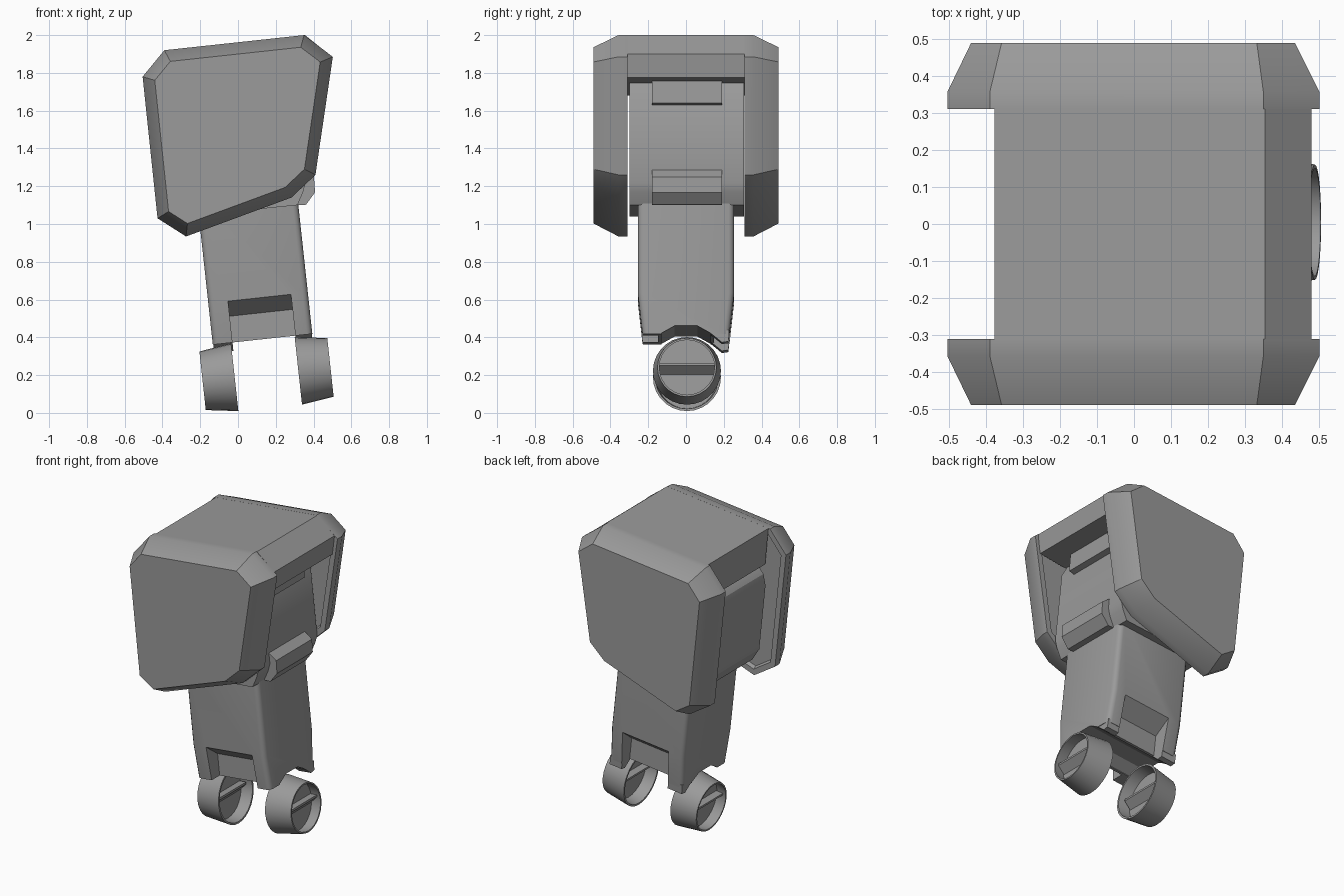
import bpy, bmesh
from math import sin, cos, pi, radians
from mathutils import Vector

if "Cube" in bpy.data.objects:
    bpy.data.objects.remove(bpy.data.objects["Cube"])

TILT = radians(-6.2)
GREY = bpy.data.materials.new("dark_grey")
GREY.diffuse_color = (0.325, 0.325, 0.325, 1)
GREY.use_nodes = True
GREY.node_tree.nodes["Principled BSDF"].inputs["Base Color"].default_value = GREY.diffuse_color


def finish(name, bm, loc=(0, 0, 0), rot=0.0, smooth=None):
    bmesh.ops.recalc_face_normals(bm, faces=bm.faces)
    me = bpy.data.meshes.new(name)
    bm.to_mesh(me)
    bm.free()
    me.materials.append(GREY)
    if smooth:
        me.polygons.foreach_set("use_smooth", [True] * len(me.polygons))
        me.set_sharp_from_angle(angle=radians(smooth))
    ob = bpy.data.objects.new(name, me)
    ob.location = loc
    ob.rotation_euler = (0, rot, 0)
    bpy.context.collection.objects.link(ob)
    return ob


def loft(rings, closed=False):
    """Skin rings of points; cap the ends unless the rings form a loop."""
    bm = bmesh.new()
    vs = [[bm.verts.new(p) for p in r] for r in rings]
    n = len(rings[0])
    pairs = list(zip(vs, vs[1:])) + ([(vs[-1], vs[0])] if closed else [])
    for a, b in pairs:
        for i in range(n):
            j = (i + 1) % n
            bm.faces.new((a[i], a[j], b[j], b[i]))
    if not closed:
        bm.faces.new(vs[0])
        bm.faces.new(vs[-1])
    return bm


def slab(name, profile, y0, y1, loc=(0, 0, 0), rot=0.0, smooth=None):
    """Extrude an xz profile along y."""
    bm = loft([[(x, y, z) for x, z in profile] for y in (y0, y1)])
    return finish(name, bm, loc, rot, smooth)


def inset(poly, d):
    """Mitred inward offset of a clockwise outline."""
    out = []
    for i, p in enumerate(poly):
        p, a, b = Vector(p), Vector(poly[i - 1]), Vector(poly[(i + 1) % len(poly)])
        e, f = (p - a).normalized(), (b - p).normalized()
        n1, n2 = Vector((e.y, -e.x)), Vector((f.y, -f.x))
        out.append(tuple(p + (n1 + n2) * d / (1 + n1.dot(n2))))
    return out


# Side plates: chamfered outside, shallow recess inside
plate = [(-0.505, 1.78), (-0.39, 1.92), (0.35, 2.0), (0.502, 1.885),
         (0.41, 1.26), (0.283, 1.14), (-0.275, 0.934), (-0.426, 1.03)]
for side, label in ((-1, "front"), (1, "back")):
    steps = ((0.045, 0.335), (0.035, 0.311), (0, 0.311), (0, 0.357), (0.062, 0.49))
    finish(label + "_side_plate",
           loft([[(x, side * y, z) for x, z in inset(plate, d)] for d, y in steps]), smooth=30)

# Top cap between the plates
slab("top_cap", [(-0.378, 1.921), (0.355, 2.0), (0.48, 1.9), (0.465, 1.775),
                 (0.30, 1.75), (-0.355, 1.68)], -0.311, 0.311)

# Inner body with undercut front and rounded back shoulder
slab("inner_body", [(-0.27, 1.04), (0.315, 1.10), (0.345, 1.17), (0.357, 1.22),
                    (0.307, 1.68), (0.26, 1.76), (-0.25, 1.70),
                    (-0.31, 1.67), (-0.35, 1.62), (-0.365, 1.55), (-0.32, 1.12)],
     -0.30, 0.308, smooth=25)

# Small blocks on the body face
slab("lower_block", [(0.30, 1.10), (0.36, 1.102), (0.408, 1.168), (0.402, 1.25), (0.345, 1.29)],
     -0.18, 0.19)
slab("upper_block", [(0.29, 1.625), (0.35, 1.64), (0.34, 1.757), (0.28, 1.757)], -0.18, 0.19)

# Leg: rounded rectangle sections, tapering in y towards the bottom
FOOT = (0.13, 0, 0.39)


def section(z, hx, hy, r=0.03, seg=3):
    pts = []
    for k, (sx, sy) in enumerate(((1, 1), (-1, 1), (-1, -1), (1, -1))):
        for i in range(seg + 1):
            a = pi / 2 * (k + i / seg)
            pts.append((sx * (hx - r) + r * cos(a), sy * (hy - r) + r * sin(a), z))
    return pts


leg = finish("leg", loft([section(0, 0.265, 0.23), section(0.22, 0.265, 0.255),
                          section(0.75, 0.265, 0.255)]), FOOT, TILT, smooth=35)


def cut(name, profile, x0, x1):
    """Cut a yz profile, swept along local x, out of the leg."""
    c = finish(name, loft([[(x, y, z) for y, z in profile] for x in (x0, x1)]), FOOT, TILT)
    c.hide_render = c.hide_viewport = True
    m = leg.modifiers.new(name, 'BOOLEAN')
    m.operation, m.solver, m.object = 'DIFFERENCE', 'EXACT', c


# Arch over the wheels and a pocket with a sloping roof on each side
cut("arch_cutter", [(-0.13, -0.05), (-0.13, 0.004), (-0.11, 0.015), (-0.06, 0.043),
                    (0.06, 0.043), (0.11, 0.015), (0.13, 0.004), (0.13, -0.05)], -0.4, 0.4)
for side, label in ((-1, "front"), (1, "back")):
    cut(label + "_pocket_cutter", [(side * y, z) for y, z in (
        (0.4, 0.22), (0.255, 0.22), (0.148, 0.14), (0.148, -0.1), (0.4, -0.1))], -0.16, 0.175)

# Lips hanging under the back corners of the leg
for x0, x1, label in ((-0.262, -0.16, "left"), (0.175, 0.262, "right")):
    prof = [(0.135, 0.02), (0.135, 0.0), (0.19, -0.045), (0.225, -0.04), (0.229, 0.02)]
    finish(label + "_leg_lip", loft([[(x, y, z) for y, z in prof] for x in (x0, x1)]), FOOT, TILT)

# Wheels: tapered hollow rings with a disc and wedge-shaped cross bar inside
N = 28
bar = [(0.06, 0.025), (0.06, 0.012), (0.012, -0.03), (-0.012, -0.03), (-0.06, 0.012), (-0.06, 0.025)]
for s, label, cx, cz in ((-1, "left", -0.105, 0.179), (1, "right", 0.407, 0.232)):
    loc = (cx, 0.005, cz)

    def ring(x, r):
        return [(s * x, r * cos(2 * pi * i / N), r * sin(2 * pi * i / N)) for i in range(N)]

    finish(label + "_wheel_rim",
           loft([ring(-0.088, 0.18), ring(0.083, 0.156), ring(0.083, 0.146), ring(-0.088, 0.168)],
                closed=True), loc, TILT, smooth=35)
    finish(label + "_wheel_disc", loft([ring(-0.012, 0.16), ring(0.012, 0.155)]), loc, TILT)
    slab(label + "_wheel_bar", bar, -0.147, 0.147, loc, TILT)
